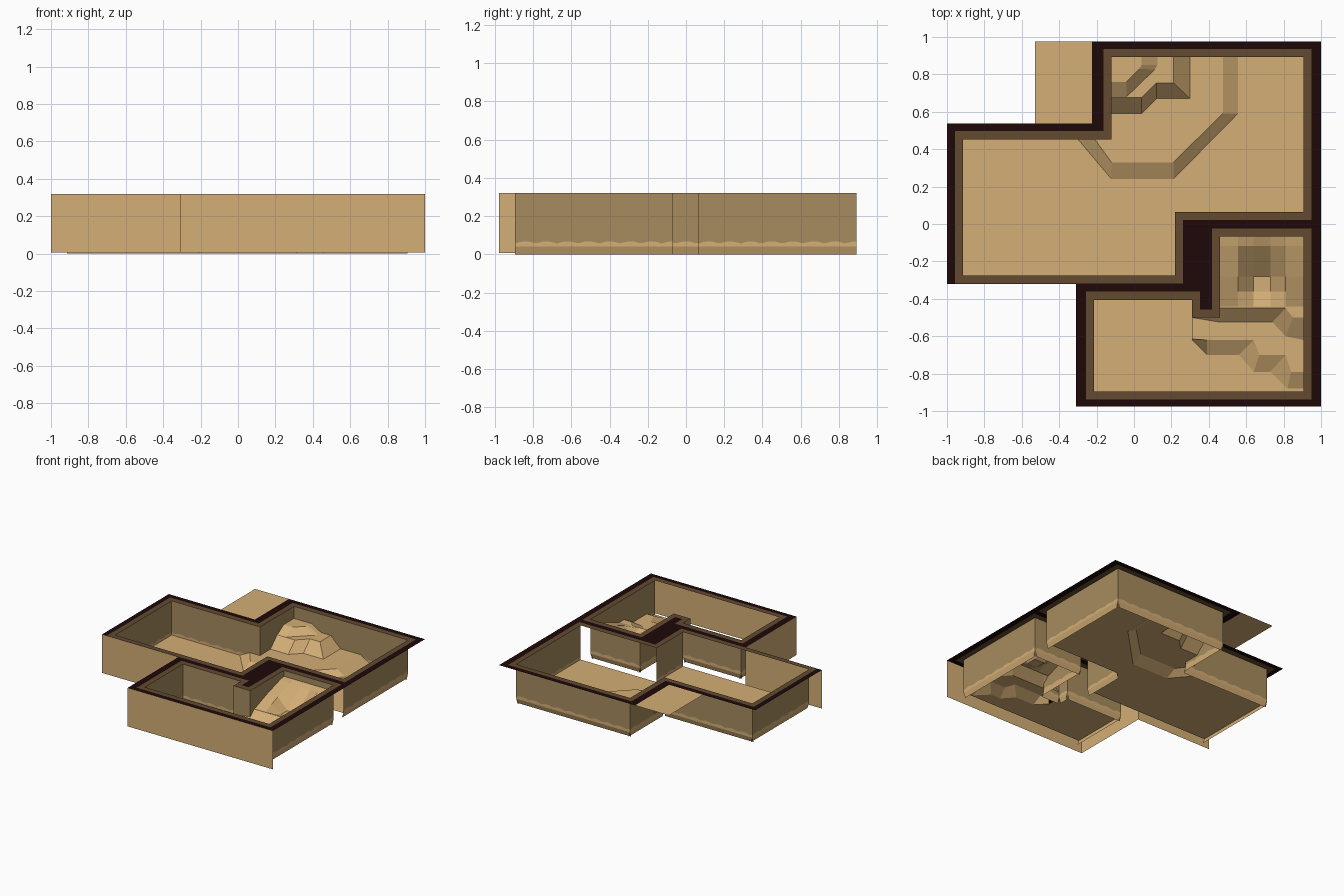
import bpy, bmesh, math
from mathutils import Vector

if "Cube" in bpy.data.objects:
    bpy.data.objects.remove(bpy.data.objects["Cube"])

def material(name, r, g, b):
    m = bpy.data.materials.new(name)
    m.diffuse_color = (r, g, b, 1)
    m.use_nodes = True
    m.node_tree.nodes["Principled BSDF"].inputs["Base Color"].default_value = m.diffuse_color
    return m

SAND = material("sand", 0.66, 0.425, 0.182)
WALL = material("wall_brown", 0.39, 0.262, 0.112)
RIM = material("rim_brown", 0.125, 0.07, 0.03)
DARK = material("dark_top", 0.013, 0.0025, 0.0025)
TOP = 0.32
FLOOR = 0.042

def finish(name, bm, *mats):
    me = bpy.data.meshes.new(name)
    bm.to_mesh(me)
    bm.free()
    for m in mats:
        me.materials.append(m)
    ob = bpy.data.objects.new(name, me)
    bpy.context.collection.objects.link(ob)
    return ob

def polygon(name, pts, mat):
    bm = bmesh.new()
    bm.faces.new([bm.verts.new(p) for p in pts])
    return finish(name, bm, mat)

def flat_with_holes(name, loops, z, mat):
    bm = bmesh.new()
    edges = []
    for loop in loops:
        vs = [bm.verts.new((x, y, z)) for x, y in loop]
        edges += [bm.edges.new((vs[i - 1], vs[i])) for i in range(len(vs))]
    bmesh.ops.triangle_fill(bm, use_beauty=True, edges=edges, normal=(0, 0, 1))
    for f in bm.faces:
        f.normal_update()
        if f.normal.z < 0:
            f.normal_flip()
    return finish(name, bm, mat)

def grow(loop, d):
    """Offset a counter-clockwise right-angled outline outward."""
    out = []
    for i, p in enumerate(loop):
        p = Vector(p)
        a = (p - Vector(loop[i - 1])).normalized()
        b = (Vector(loop[(i + 1) % len(loop)]) - p).normalized()
        out.append(tuple(p + d * (Vector((a.y, -a.x)) + Vector((b.y, -b.x)))))
    return out

def walls(name, loop):
    """Walls on all but the open south sides, with a wavy sand foot and sloped base."""
    bm = bmesh.new()
    for i, a in enumerate(loop):
        a, b = Vector(a), Vector(loop[(i + 1) % len(loop)])
        d = (b - a).normalized()
        if d.x > 0.5:
            continue
        inward = Vector((-d.y, d.x)) * 0.015
        length = (b - a).length
        n = max(4, int(length / 0.02))
        cols = []
        for k in range(n + 1):
            s = length * k / n
            p = a + d * s
            q = p + inward
            wave = 0.056 + 0.012 * abs(math.sin(s * math.pi / 0.11))
            cols.append([bm.verts.new(c) for c in (
                (q.x, q.y, 0), (p.x, p.y, 0.04), (p.x, p.y, wave), (p.x, p.y, TOP))])
        for c, e in zip(cols, cols[1:]):
            for j in range(3):
                f = bm.faces.new((c[j], c[j + 1], e[j + 1], e[j]))
                f.material_index = 1 if j == 2 else 0
    bmesh.ops.remove_doubles(bm, verts=bm.verts, dist=1e-5)
    return finish(name, bm, SAND, WALL)

def terraces(name, rows, cap=None):
    """Bridge polylines of equal length, outermost first."""
    bm = bmesh.new()
    vs = [[bm.verts.new(p) for p in r] for r in rows]
    for r, s in zip(vs, vs[1:]):
        for i in range(len(r) - 1):
            bm.faces.new((r[i], r[i + 1], s[i + 1], s[i]))
    if cap:
        bm.faces.new(vs[-1] + [bm.verts.new(cap)])
    return finish(name, bm, SAND)

def at(z, *pts):
    return [(x, y, z) for x, y in pts]

# Room outlines, counter-clockwise
N = .892
upper = [(-.915, -.275), (.22, -.275), (.22, .064), (.905, .064),
         (.905, N), (-.12, N), (-.12, .453), (-.915, .453)]
lower = [(-.213, -.895), (.907, -.895), (.907, -.067), (.46, -.067),
         (.46, -.5), (.31, -.5), (.31, -.405), (-.213, -.405)]
outline = [(-.31, -.977), (1, -.977), (1, .977), (-.225, .977),
           (-.225, .538), (-1, .538), (-1, -.32), (-.31, -.32)]

# Dark top surface, brown rims and walls
flat_with_holes("wall_top", [outline, grow(upper, .043), grow(lower, .043)], TOP, DARK)
for label, loop in (("upper", upper), ("lower", lower)):
    flat_with_holes(label + "_room_rim", [grow(loop, .043), loop], TOP, RIM)
    walls(label + "_room_walls", loop)

# Loose sand sheet filling the back left notch
polygon("corner_sheet", at(TOP, (-.53, .538), (-.225, .538), (-.225, .977), (-.53, .977)), SAND)

# Outer skirts at the front
for name, (x0, y0), (x1, y1) in (("front_skirt", (-.31, -.977), (1, -.977)),
                                 ("left_front_skirt", (-1, -.32), (-.31, -.32)),
                                 ("side_skirt", (-.31, -.32), (-.31, -.977))):
    polygon(name, [(x0, y0, .006), (x1, y1, .006), (x1, y1, TOP), (x0, y0, TOP)], SAND)

# Upper room mound: three terraces in the back left corner
A, B, C = FLOOR + .045, FLOOR + .13, FLOOR + .18
mound = [
    at(FLOOR, (-.30, .453), (-.12, .24), (.21, .24), (.555, .59), (.555, N)),
    at(A, (-.21, .453), (-.12, .33), (.21, .33), (.475, .59), (.475, N)),
    at(A, (-.12, .59), (.04, .59), (.12, .67), (.30, .67), (.30, N)),
    at(B, (-.12, .675), (.04, .675), (.12, .755), (.21, .755), (.21, N)),
    at(B, (-.12, .68), (-.04, .68), (.11, .825), (.125, .85), (.125, N)),
    at(C, (-.12, .76), (-.04, .76), (.03, .83), (.04, .85), (.04, N)),
]
terraces("upper_mound", mound, (-.12, N, C))

# Lower room mound: stepped slope with a hollow before the back wall
xs = (.46, .5, .555, .64, .73, .81, .907)
S, T = FLOOR + .045, FLOOR + .11
heap = [
    at(FLOOR, (.31, -.62), (.39, -.70), (.56, -.70), (.64, -.79), (.73, -.79), (.82, -.88), (.907, -.88)),
    at(S, (.31, -.615), (.39, -.62), (.64, -.62), (.67, -.70), (.81, -.70), (.84, -.79), (.907, -.79)),
    at(S, (.31, -.50), (.46, -.525), (.60, -.525), (.64, -.525), (.74, -.525), (.81, -.60), (.907, -.62)),
    at(T, (.46, -.45), (.50, -.45), (.56, -.45), (.66, -.45), (.81, -.45), (.85, -.50), (.907, -.50)),
]
for y, edge, mid in ((-.44, 0, 0), (-.36, .03, -.03), (-.28, .06, -.03), (-.117, .11, .10), (-.067, .12, .12)):
    heap.append([(x, y, T + (mid if .6 < x < .75 else edge)) for x in xs])
terraces("lower_mound", heap)

# Floors, cut away under the mounds
polygon("upper_floor", at(FLOOR, (-.915, -.275), (.22, -.275), (.22, .064), (.905, .064), (.905, N))
        + mound[0][::-1] + at(FLOOR, (-.915, .453)), SAND)
polygon("lower_floor", at(FLOOR, (-.213, -.895), (.907, -.895)) + heap[0][::-1]
        + at(FLOOR, (.31, -.5), (.31, -.405), (-.213, -.405)), SAND)
